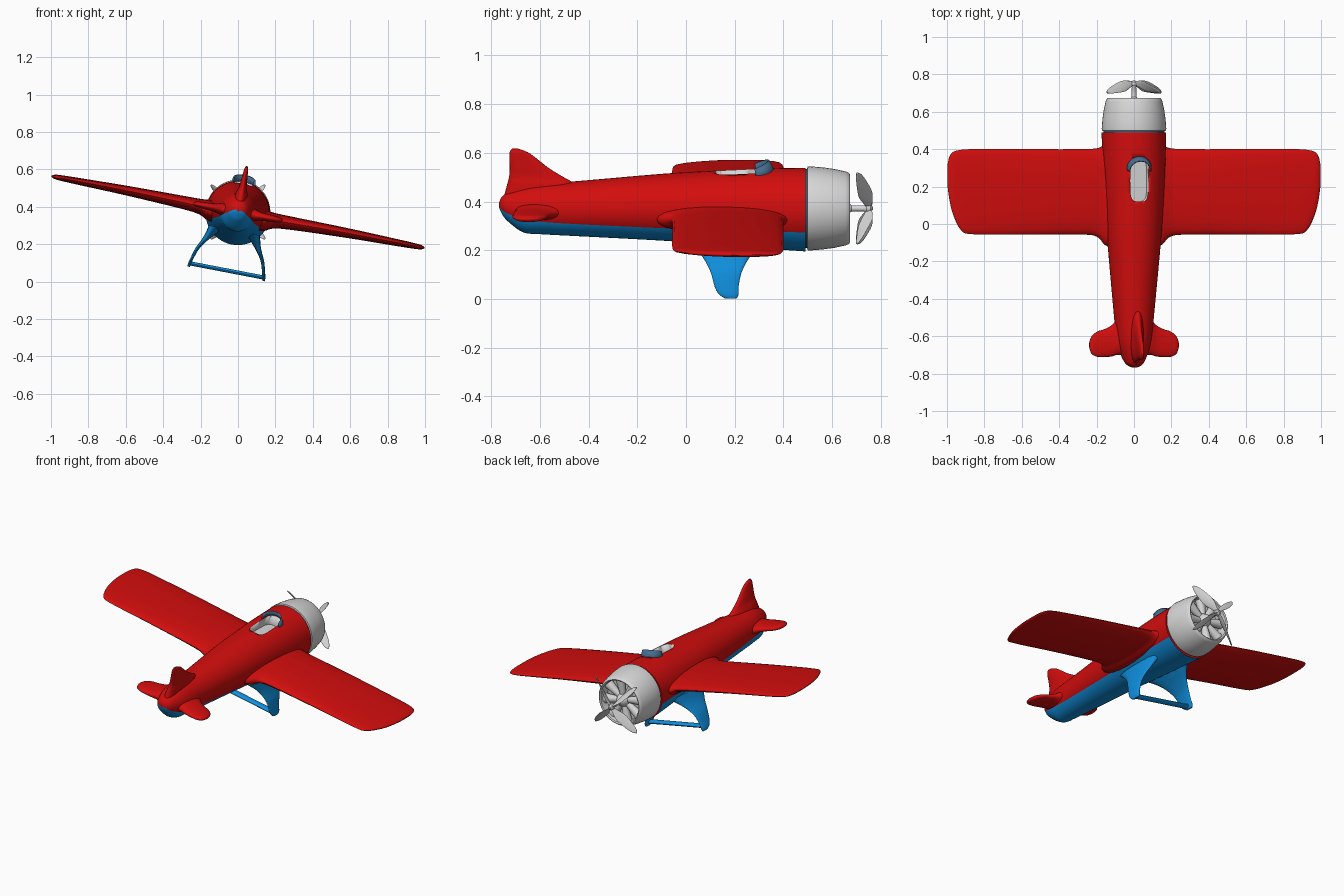
import bpy, bmesh
from math import sin, cos, asin, pi, radians, copysign
from mathutils import Vector, Matrix

if "Cube" in bpy.data.objects:
    bpy.data.objects.remove(bpy.data.objects["Cube"], do_unlink=True)

ROLL, AXIS_Z = 0.19, 0.372      # the aircraft banks about its long axis
X, Y, Z = Vector((1, 0, 0)), Vector((0, 1, 0)), Vector((0, 0, 1))


def material(name, rgb):
    m = bpy.data.materials.new(name)
    m.use_nodes = True
    m.diffuse_color = (*rgb, 1)
    m.node_tree.nodes["Principled BSDF"].inputs["Base Color"].default_value = (*rgb, 1)
    return m


RED = material("red paint", (0.65, 0.004, 0.004))
BLUE = material("blue paint", (0.005, 0.28, 0.74))
GREY = material("light grey metal", (0.68, 0.68, 0.68))
GLASS = material("slate blue", (0.06, 0.15, 0.27))


def add_object(name, bm, mats, smooth=40):
    mesh = bpy.data.meshes.new(name)
    bmesh.ops.recalc_face_normals(bm, faces=bm.faces)
    bm.to_mesh(mesh)
    bm.free()
    for m in mats:
        mesh.materials.append(m)
    ob = bpy.data.objects.new(name, mesh)
    bpy.context.collection.objects.link(ob)
    ob.rotation_euler = (0, ROLL, 0)
    ob.location = (0, 0, AXIS_Z)
    bpy.ops.object.select_all(action="DESELECT")
    ob.select_set(True)
    bpy.context.view_layer.objects.active = ob
    bpy.ops.object.shade_smooth_by_angle(angle=radians(smooth))
    return ob


def ring(c, u, v, a, b, n=24, e=1):
    """Ellipse (or rounded box when e < 1) around c in the plane u, v."""
    def p(f):
        return copysign(abs(f) ** e, f)
    return [c + u * a * p(cos(2 * pi * i / n)) + v * b * p(sin(2 * pi * i / n))
            for i in range(n)]


def resample(rows, steps=5):
    """Smooth curve through rows of numbers."""
    out = []
    for i in range(len(rows) - 1):
        p0, p3 = rows[max(i - 1, 0)], rows[min(i + 2, len(rows) - 1)]
        for s in range(steps):
            t = s / steps
            out.append([b + t * (c - a) / 2 + t * t * (a - 2.5 * b + 2 * c - d / 2)
                        + t ** 3 * (1.5 * (b - c) + (d - a) / 2)
                        for a, b, c, d in zip(p0, rows[i], rows[i + 1], p3)])
    return out + [list(rows[-1])]


def loft(name, rings, mats, rule=lambda j: 0, closed=True, smooth=40):
    bm = bmesh.new()
    vs = [[bm.verts.new(p) for p in r] for r in rings]
    n = len(vs[0])
    for a, b in zip(vs, vs[1:]):
        for j in range(n if closed else n - 1):
            k = (j + 1) % n
            bm.faces.new((a[j], a[k], b[k], b[j])).material_index = rule(j)
    if closed:
        bm.faces.new(vs[0])
        bm.faces.new(vs[-1])
    return add_object(name, bm, mats, smooth)


def foil(name, rows, thick_axis, mat, mirror=True):
    """Thin surface from rows of x, z, rear y, front y, thickness."""
    rings = [ring(Vector((x, (y0 + y1) / 2, z)), Y, thick_axis,
                  max(y1 - y0, 0.004) / 2, max(t, 0.003) / 2, 24, 0.9)
             for x, z, y0, y1, t in resample(rows)]
    ob = loft(name, rings, [mat], smooth=60)
    if mirror:
        ob.modifiers.new("mirror", "MIRROR").use_mirror_merge = False
    return ob


def lathe(name, profile, mat):
    rings = [ring(Vector((0, y, 0)), X, Z, r, r, 48) for r, y in profile]
    return loft(name, rings, [mat], smooth=35)


# Fuselage: stations of y, half width, top, bottom, paint line
stations = [(0.49, 0.173, 0.167, -0.177, -0.07), (0.3, 0.167, 0.164, -0.163, -0.066),
            (0.1, 0.157, 0.154, -0.147, -0.062), (-0.1, 0.143, 0.142, -0.132, -0.058),
            (-0.45, 0.111, 0.112, -0.114, -0.046), (-0.6, 0.096, 0.102, -0.106, -0.038),
            (-0.67, 0.082, 0.09, -0.098, -0.028), (-0.735, 0.055, 0.065, -0.05, -0.01),
            (-0.758, 0.034, 0.045, -0.018, 0.004), (-0.767, 0.012, 0.025, 0.003, 0.012)]
UP, LOW = 28, 18
body = []
for y, w, top, bot, line in resample(stations):
    mid, h = (top + bot) / 2, (top - bot) / 2
    a = asin(max(-0.9, min(0.9, (line - mid) / h)))
    angles = [a + (pi - 2 * a) * i / UP for i in range(UP)]
    angles += [pi - a + (pi + 2 * a) * i / LOW for i in range(LOW)]
    body.append([Vector((w * cos(t), y, mid + h * sin(t))) for t in angles])
fuselage = loft("fuselage", body, [RED, BLUE, GREY], lambda j: 0 if j < UP else 1)

# Cockpit opening, cut with a light lining
cutter = loft("cockpit_cutter",
              [ring(Vector((0, 0.235, z)), X, Y, 0.05, 0.115, 24, 0.5) for z in (0.1, 0.3)],
              [RED, BLUE, GREY], lambda j: 2)
for f in cutter.data.polygons:
    f.material_index = 2
cutter.hide_render = True
bpy.context.view_layer.update()
cut = fuselage.modifiers.new("cockpit", "BOOLEAN")
cut.operation, cut.solver, cut.object = "DIFFERENCE", "EXACT", cutter
bpy.context.view_layer.objects.active = fuselage
bpy.ops.object.modifier_apply(modifier=cut.name)
bpy.data.objects.remove(cutter, do_unlink=True)

# Windshield: curved, leaning back
arc = [radians(-100 + 200 * i / 20) for i in range(21)]
shield = loft("windshield",
              [[Vector((w * sin(t), y + d * cos(t), z + dz * cos(t))) for t in arc]
               for w, y, d, z, dz in ((0.07, 0.3, 0.07, 0.135, 0.015),
                                      (0.06, 0.29, 0.05, 0.18, 0.022))],
              [GLASS], closed=False)
shield.modifiers.new("thickness", "SOLIDIFY").thickness = 0.008

# Wings, tailplane and fin
foil("wings", [(0, -0.02, -0.14, 0.43, 0.13), (0.14, -0.02, -0.12, 0.425, 0.115),
               (0.2, -0.01, -0.068, 0.405, 0.084), (0.3, -0.005, -0.056, 0.4, 0.07),
               (0.6, 0, -0.056, 0.4, 0.052), (0.87, 0, -0.055, 0.4, 0.037),
               (0.94, 0, -0.035, 0.397, 0.032), (0.985, 0, 0.05, 0.385, 0.027),
               (1.005, 0, 0.13, 0.36, 0.018), (1.015, 0, 0.2, 0.32, 0.006)], Z, RED)
foil("tailplane", [(0, 0, -0.72, -0.46, 0.09), (0.08, 0, -0.7, -0.5, 0.07),
                   (0.12, 0, -0.708, -0.54, 0.048), (0.16, 0, -0.712, -0.562, 0.04),
                   (0.2, 0, -0.71, -0.575, 0.034), (0.23, 0, -0.695, -0.6, 0.026),
                   (0.243, 0, -0.665, -0.63, 0.01)], Z, RED)
foil("fin", [(0, 0.06, -0.745, -0.42, 0.08), (0, 0.105, -0.733, -0.46, 0.062),
             (0, 0.135, -0.726, -0.51, 0.042), (0, 0.17, -0.724, -0.565, 0.034),
             (0, 0.21, -0.725, -0.615, 0.026), (0, 0.235, -0.724, -0.65, 0.02),
             (0, 0.25, -0.715, -0.69, 0.008)], X, RED, mirror=False)

# Landing struts and the bar joining them
foil("landing_struts", [(0.1, -0.1, -0.02, 0.34, 0.08), (0.125, -0.145, 0.04, 0.29, 0.05),
                        (0.15, -0.185, 0.075, 0.255, 0.03), (0.178, -0.235, 0.102, 0.228, 0.02),
                        (0.195, -0.29, 0.118, 0.216, 0.017), (0.202, -0.32, 0.135, 0.216, 0.017),
                        (0.204, -0.337, 0.16, 0.208, 0.012)], X, BLUE)
loft("axle_bar", [ring(Vector((x, 0.17, -0.318)), Y, Z, 0.022, 0.011, 16)
                  for x in (-0.2, 0.2)], [BLUE])

# Engine cowl with open nose
lathe("cowl_seam", [(0.163, 0.47), (0.163, 0.51)], GLASS)
lathe("engine_cowl", [(0.16, 0.497), (0.172, 0.499), (0.173, 0.51), (0.169, 0.56),
                      (0.162, 0.61), (0.152, 0.655), (0.147, 0.668), (0.14, 0.673),
                      (0.133, 0.668), (0.13, 0.65), (0.13, 0.6), (0.01, 0.6)], GREY)
lathe("propeller_hub", [(0.05, 0.59), (0.045, 0.63), (0.028, 0.66), (0.013, 0.68),
                        (0.012, 0.73), (0.02, 0.742), (0.018, 0.758), (0.006, 0.767)], GREY)

# Radial engine cylinders
bm = bmesh.new()
for i in range(8):
    spin = Matrix.Rotation(2 * pi * i / 8, 4, "Y")
    bmesh.ops.create_cone(bm, cap_ends=True, segments=16, radius1=0.016, radius2=0.03,
                          depth=0.11, matrix=spin @ Matrix.Translation((0, 0.625, 0.08)))
add_object("engine_cylinders", bm, [GREY])

# Propeller: four twisted blades sweeping back toward the tips
blade = [(0, 0.752, 0.008, 80), (0.03, 0.748, 0.018, 72), (0.08, 0.737, 0.031, 62),
         (0.14, 0.722, 0.026, 52), (0.185, 0.71, 0.016, 48), (0.205, 0.704, 0.004, 45)]
for i in range(4):
    a = pi / 4 + ROLL + i * pi / 2
    out, side = Vector((cos(a), 0, sin(a))), Vector((-sin(a), 0, cos(a)))
    rings = []
    for r, y, half, twist in resample(blade):
        t = radians(twist)
        chord, normal = side * cos(t) + Y * sin(t), Y * cos(t) - side * sin(t)
        rings.append(ring(out * r + Y * y, chord, normal, half, 0.004, 16))
    loft("propeller_blade_%d" % (i + 1), rings, [GREY], smooth=60)
